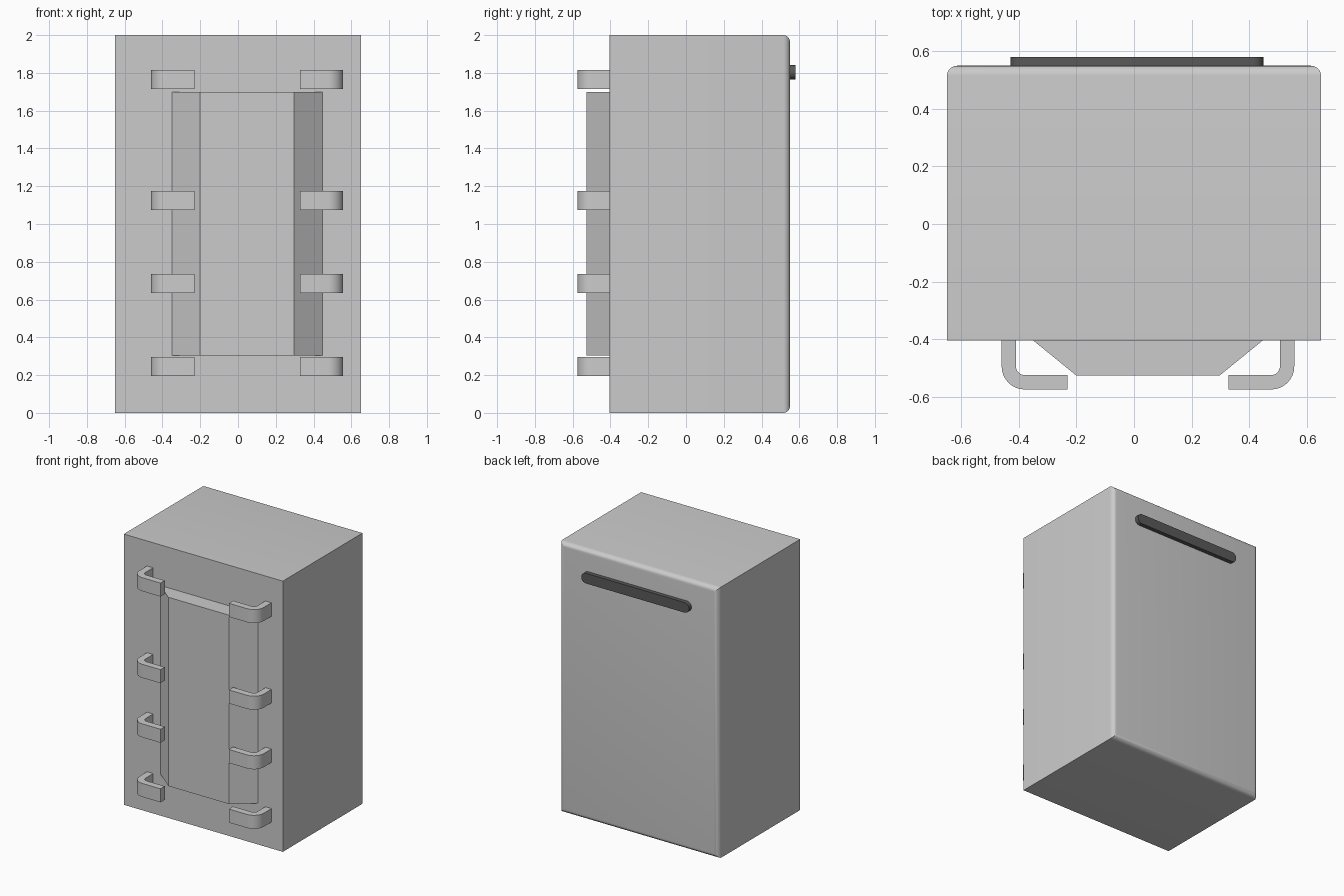
import bpy, bmesh, math
from mathutils import Vector

if "Cube" in bpy.data.objects:
    bpy.data.objects.remove(bpy.data.objects["Cube"])


def finish(name, bm, mat=None):
    bmesh.ops.recalc_face_normals(bm, faces=bm.faces)
    mesh = bpy.data.meshes.new(name)
    bm.to_mesh(mesh)
    bm.free()
    ob = bpy.data.objects.new(name, mesh)
    bpy.context.collection.objects.link(ob)
    if mat:
        mesh.materials.append(mat)
    bpy.ops.object.select_all(action='DESELECT')
    ob.select_set(True)
    bpy.context.view_layer.objects.active = ob
    bpy.ops.object.shade_smooth_by_angle(angle=math.radians(30))
    return ob


def prism(name, points, direction, mat=None):
    """Extrude a closed planar outline along a vector."""
    bm = bmesh.new()
    face = bm.faces.new([bm.verts.new(p) for p in points])
    geom = bmesh.ops.extrude_face_region(bm, geom=[face], use_keep_orig=True)["geom"]
    verts = [g for g in geom if isinstance(g, bmesh.types.BMVert)]
    bmesh.ops.translate(bm, verts=verts, vec=Vector(direction))
    return finish(name, bm, mat)


def arc(cx, cy, r, start, end, n):
    return [(cx + r * math.cos(math.radians(start + (end - start) * i / n)),
             cy + r * math.sin(math.radians(start + (end - start) * i / n)))
            for i in range(n + 1)]


def material(name, color):
    mat = bpy.data.materials.new(name)
    mat.diffuse_color = (*color, 1)
    mat.use_nodes = True
    mat.node_tree.nodes["Principled BSDF"].inputs["Base Color"].default_value = mat.diffuse_color
    return mat


dark = material("dark_grey", (0.1, 0.1, 0.1))
FRONT, BACK = -0.405, 0.55

# Cabinet body, with the four edges of the back face rounded
bm = bmesh.new()
bmesh.ops.create_cube(bm, size=1)
for v in bm.verts:
    v.co = (v.co.x * 1.3, BACK if v.co.y > 0 else FRONT, v.co.z * 2 + 1)
back_edges = [e for e in bm.edges if all(v.co.y > 0 for v in e.verts)]
bmesh.ops.bevel(bm, geom=back_edges, offset=0.035, segments=6,
                profile=0.5, affect='EDGES')
finish("body", bm)

# Raised front panel with slanted sides
panel = [(-0.35, FRONT), (-0.2, -0.527), (0.297, -0.527), (0.447, FRONT)]
prism("front_panel", [(x, y, 0.305) for x, y in panel], (0, 0, 1.395))

# Round-ended bar on the back
r, z = 0.0375, 1.803
outline = arc(0.45 - r, z, r, -90, 90, 16) + arc(-0.43 + r, z, r, 90, 270, 16)
prism("back_bar", [(x, BACK - 0.01, h) for x, h in outline], (0, 0.04, 0), dark)

# Bent hooks, mirrored about the panel centre line
outer = arc(-0.38, -0.495, 0.08, 180, 270, 8)
inner = arc(-0.38, -0.495, 0.03, 270, 180, 8)
hook = ([(-0.46, FRONT)] + outer + [(-0.231, -0.575), (-0.231, -0.525)]
        + inner + [(-0.41, FRONT)])
CENTRE = 0.0485
for i, low in enumerate((0.195, 0.635, 1.075, 1.715)):
    for side, label in ((1, "left"), (-1, "right")):
        pts = [(x if side == 1 else 2 * CENTRE - x, y, low) for x, y in hook]
        prism(f"{label}_hook_{i + 1}", pts, (0, 0, 0.1))
